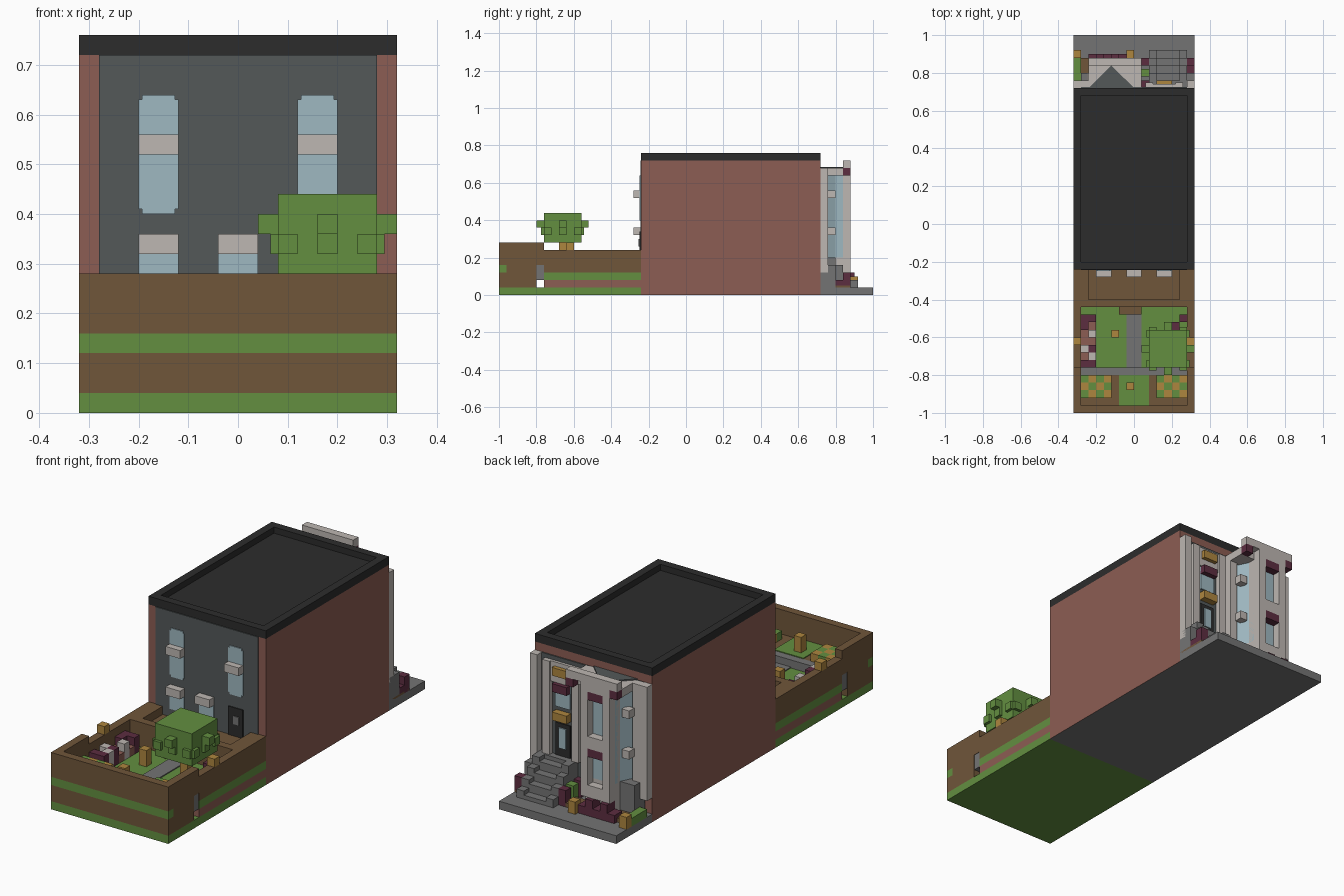
import bpy, bmesh, random
from mathutils import Vector

random.seed(4)
if "Cube" in bpy.data.objects:
    bpy.data.objects.remove(bpy.data.objects["Cube"])

U = 0.04  # block size


def material(name, hex_code):
    chan = [int(hex_code[i:i + 2], 16) / 255 for i in (0, 2, 4)]
    col = [((c + 0.055) / 1.055) ** 2.4 for c in chan] + [1]
    m = bpy.data.materials.new(name)
    m.use_nodes = True
    m.diffuse_color = col
    m.node_tree.nodes["Principled BSDF"].inputs["Base Color"].default_value = col
    return m


brick = material("brick", "8c5d53")
slate = material("slate", "535859")
tar = material("roof_black", "2c2c2c")
soil = material("earth_brown", "70563a")
grass = material("leaf_green", "638f40")
stone = material("pale_stone", "bdb7b2")
glass = material("window_blue", "9fb8c1")
paving = material("paving_grey", "747474")
plum = material("plum", "5c2d40")
ochre = material("ochre", "ae863f")


def finish(name, bm, *mats):
    me = bpy.data.meshes.new(name)
    bmesh.ops.recalc_face_normals(bm, faces=bm.faces)
    bm.to_mesh(me)
    bm.free()
    for m in mats:
        me.materials.append(m)
    ob = bpy.data.objects.new(name, me)
    bpy.context.collection.objects.link(ob)
    return ob


def boxes(name, mat, *ranges):
    """One object made of boxes given as (x0, x1, y0, y1, z0, z1)."""
    bm = bmesh.new()
    for x0, x1, y0, y1, z0, z1 in ranges:
        lo, hi = Vector((x0, y0, z0)), Vector((x1, y1, z1))
        for v in bmesh.ops.create_cube(bm, size=1)["verts"]:
            v.co = Vector(((lo + hi)[i] / 2 + v.co[i] * (hi - lo)[i] for i in range(3)))
    return finish(name, bm, mat)


def prism(name, mat, outline, z0, z1):
    bm = bmesh.new()
    face = bm.faces.new([bm.verts.new((x, y, z0)) for x, y in outline])
    ext = bmesh.ops.extrude_face_region(bm, geom=[face])["geom"]
    for v in ext:
        if isinstance(v, bmesh.types.BMVert):
            v.co.z = z1
    return finish(name, bm, mat)


def mirror_x(ranges):
    return [r for a in ranges for r in (a, (-a[1], -a[0]) + a[2:])]


# House body: grey underside, brick elsewhere
body = boxes("house_body", brick, (-.32, .32, -.24, .72, 0, .72))
body.data.materials.append(paving)
for p in body.data.polygons:
    p.material_index = int(p.normal.z < -.5)

# Roof with raised edge
boxes("roof_deck", tar, (-.28, .28, -.2, .68, .72, .73))
boxes("roof_edge", tar, (-.32, .32, -.24, -.2, .72, .76), (-.32, .32, .68, .72, .72, .76),
      *mirror_x([(.28, .32, -.2, .68, .72, .76)]))

# Garden facade panel, windows, boxes and doorway
boxes("garden_wall_panel", slate, (-.28, .28, -.244, -.24, 0, .72))
panes = []
for x in (-.16, .16):
    panes += [(x - .04, x + .04, -.248, -.244, .41, .63),
              (x - .033, x + .033, -.248, -.244, .40, .64)]
panes += [(x - .04, x + .04, -.248, -.244, .24, .32) for x in (-.16, 0)]
boxes("garden_window_glass", glass, *panes)
boxes("garden_window_boxes", stone,
      *[(x - .04, x + .04, -.28, -.24, z, z + U)
        for x, z in ((-.16, .52), (.16, .52), (-.16, .32), (0, .32))])
boxes("garden_doorway", tar, (.12, .2, -.249, -.244, .2, .34))
boxes("garden_door_pane", paving, (.15, .18, -.253, -.249, .26, .3))

# Garden ground: a through slot is left under the cross path
boxes("garden_base", grass, (-.32, .32, -1, -.24, 0, U))
boxes("lower_footing", brick, (-.32, .32, -.76, -.24, .04, .08))
boxes("lawn", grass, (-.32, .32, -.76, -.24, .08, .12))
boxes("terrace_soil", soil, (-.32, .32, -.96, -.8, .04, .16), (-.32, .32, -1, -.96, .04, .12))
boxes("terrace_grass", grass, (-.08, .08, -.96, -.8, .16, .164), (-.32, .32, -1, -.96, .12, .16))
boxes("cross_path", paving, (-.318, .318, -.8, -.76, .08, .16))
boxes("garden_path", paving, (-.04, .04, -.76, -.48, .12, .125))

# Fence
boxes("fence", soil, (-.32, .32, -1, -.96, .16, .28),
      *mirror_x([(.28, .32, -.96, -.76, .16, .28), (.28, .32, -.76, -.24, .12, .24)]))

# Deck by the house with raised rim and a step
boxes("deck", soil, (-.24, .24, -.4, -.24, .12, .2), (-.28, .28, -.44, -.4, .12, .24),
      (-.08, .04, -.48, -.44, .12, .18), *mirror_x([(.24, .28, -.4, -.24, .12, .24)]))

# Chequered crops on the terrace
crops = {0: [], 1: []}
for side in (-.28, .12):
    for i in range(4):
        for j in range(3):
            x, y = side + i * U, -.92 + j * U
            crops[(i + j) % 2].append((x, x + U, y, y + U, .16, .2))
boxes("crop_leaves", grass, *crops[0])
boxes("crop_fruit", ochre, *crops[1])

# Flower beds in the lawn
beds = {"brick": [], "plum": [], "pale": []}
for i in range(7):
    for x in (-.28, -.24):
        y = -.76 + i * U
        kind = random.choice(("brick", "plum", "plum", "pale"))
        beds[kind].append((x, x + U, y, y + U, .12, .16 if kind == "brick" else .2))
boxes("bed_bricks", brick, *beds["brick"])
boxes("bed_plum_flowers", plum, (.24, .28, -.52, -.48, .12, .2), (.2, .24, -.56, -.52, .12, .2),
      *beds["plum"])
boxes("bed_pale_flowers", stone, *beds["pale"])
boxes("lamp_posts", ochre, (-.12, -.08, -.6, -.56, .12, .2), (-.04, 0, -.88, -.84, .16, .24),
      *mirror_x([(.28, .32, -.64, -.6, .24, .28)]))

# Tree with leafy nubs on each side
boxes("tree_trunk", ochre, (.16, .2, -.68, -.64, .12, .3))
nubs = [(.08, .28, -.76, -.56, .28, .44), (.04, .08, -.68, -.64, .36, .4),
        (.28, .32, -.68, -.64, .36, .4), (.16, .2, -.8, -.76, .36, .4),
        (.16, .2, -.56, -.52, .36, .4)]
for a in (.08, .16, .24):
    b = a - .84
    nubs += [(a, a + U, -.775, -.545, .32, .36), (.065, .295, b, b + U, .32, .36)]
boxes("tree_canopy", grass, *nubs)

# Street facade wall
boxes("street_wall", slate, (-.28, .28, .72, .726, .04, .68))
boxes("street_pilasters", stone, *mirror_x([(.28, .32, .72, .76, .12, .68)]),
      (.22, .26, .72, .75, .2, .66), (.06, .1, .72, .75, .2, .66), (.1, .22, .72, .74, .56, .66))

# Entrance side: window, awning, ornaments and door
boxes("entry_glass", glass, (.12, .2, .726, .734, .44, .56), (.14, .18, .73, .738, .24, .34))
boxes("entry_awning", plum, (.12, .2, .72, .76, .52, .56))
boxes("entry_ornaments", ochre, (.12, .2, .72, .76, .60, .64), (.12, .2, .72, .76, .38, .42))
boxes("entry_door", tar, (.12, .2, .726, .732, .2, .36))

# Bay window
bay = [(-.24, .72), (-.2, .8), (-.2, .84), (-.04, .84), (-.04, .8), (0, .72)]
prism("bay_base", stone, bay, .04, .2)
prism("bay_glass", glass, bay, .2, .64)
boxes("bay_cap", stone, (-.24, .04, .72, .84, .64, .68), (-.2, -.04, .84, .88, .64, .68))
prism("bay_roof_inlay", slate, [(-.24, .72), (0, .72), (-.12, .84)], .68, .686)
boxes("bay_frame", stone, (-.2, -.16, .8, .88, .12, .68), (-.08, -.04, .8, .88, .12, .68),
      (-.28, -.24, .72, .76, .16, .68), (0, .04, .72, .76, .16, .68),
      (-.16, -.08, .84, .88, .36, .42), (-.16, -.08, .84, .88, .12, .18))
boxes("bay_parapet", stone, (-.24, .04, .84, .88, .68, .72))
boxes("bay_sills", stone, *[(x, x + U, .76, .8, z, z + U)
                            for x in (-.25, -.03) for z in (.32, .52)])
boxes("bay_awnings", plum, (-.16, -.08, .84, .88, .6, .64), (-.16, -.08, .84, .88, .32, .36),
      (-.24, -.2, .84, .88, .64, .68), (0, .04, .84, .88, .64, .68))

# Pavement and stoop with stepped side walls
boxes("pavement", paving, (-.32, .32, .72, 1, 0, U))
stairs = [(.08, .28, .72, .76, .04, .2)]
for i in range(4):
    y, z = .76 + i * U, .2 - i * U
    stairs += [(.12, .24, y, y + U, .04, z - .02)]
    stairs += [(x, x + U, y, y + U, .04, z) for x in (.08, .24)]
boxes("stoop", paving, *stairs)
boxes("area_walls", paving, (-.28, -.2, .72, .8, .04, .2), (.28, .32, .72, .8, .04, .16))

# Front planting
boxes("planting_soil", soil, (-.28, .04, .8, .88, .04, .06), (.28, .32, .72, .88, .04, .05))
boxes("front_flowers", plum, (.28, .32, .84, .88, .04, .12), (.28, .32, .8, .84, .04, .08),
      (.04, .08, .72, .76, .04, .12), (.04, .08, .84, .88, .04, .12),
      *[(x * U, x * U + U, .84, .9, .04, .08 + (x % 2) * U) for x in range(-6, -1)])
boxes("front_shrubs", grass, (-.32, -.28, .76, .88, .04, .08), (.04, .08, .78, .82, .04, .12))
boxes("front_posts", ochre, (-.32, -.28, .88, .92, .04, .1), (-.04, 0, .88, .92, .04, .1))
